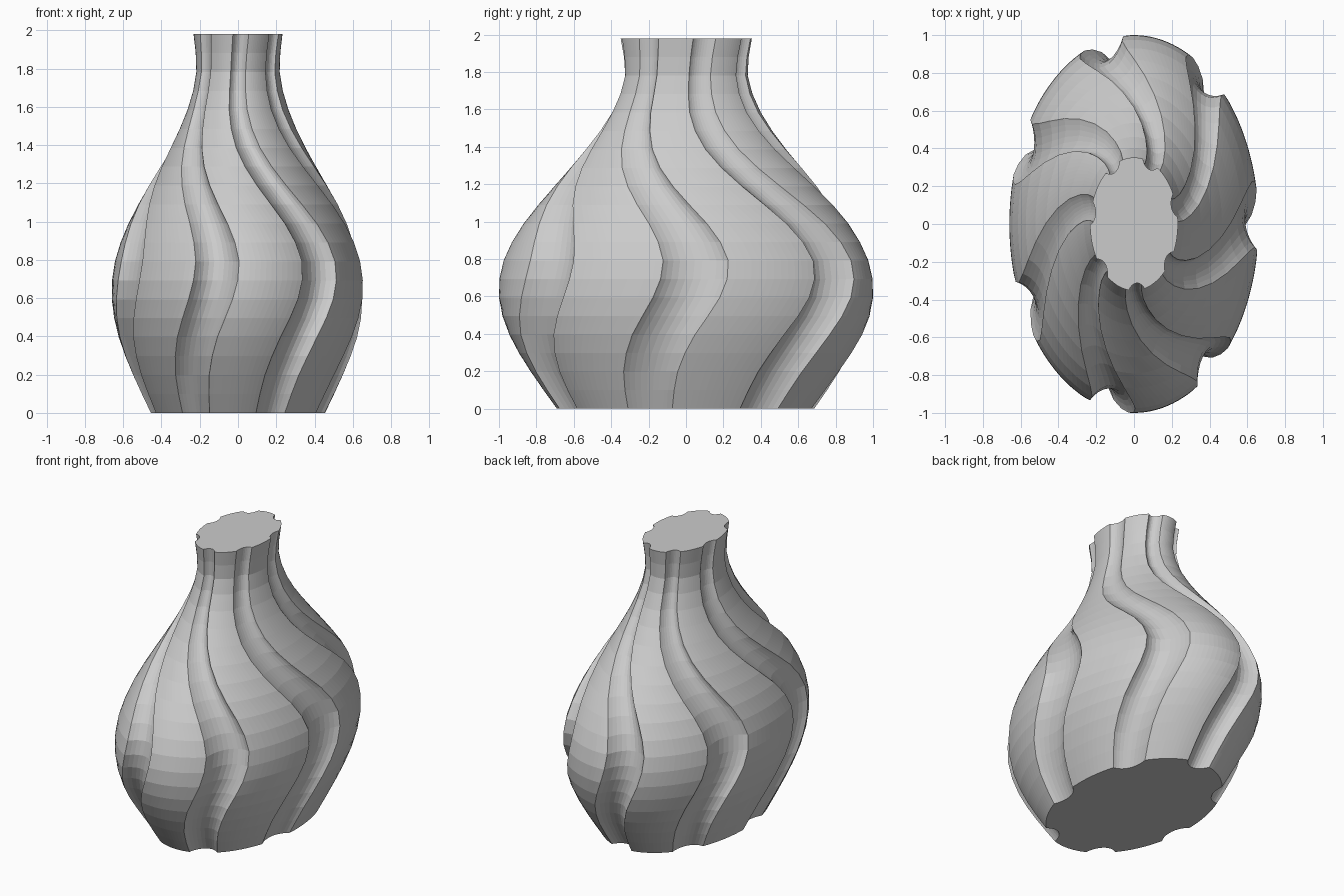
import bpy, bmesh, math

cube = bpy.data.objects.get("Cube")
if cube:
    bpy.data.objects.remove(cube)

HEIGHT, X_RATIO, FLUTES = 1.98, 0.66, 7
HALF_WIDTH, DEPTH = 10.3, 0.11      # flute half angle (degrees) and relative depth
LAYERS, FLUTE_STEPS, LAND_STEPS = 20, 12, 12

# Radius and twist at equal heights from base to rim
RADII = [0.69, 0.83, 0.945, 1.0, 0.975, 0.868, 0.705, 0.535, 0.40, 0.33, 0.352]
TWIST = [-19.5, -16.5, -10.5, -3, 0, -6, -19, -33, -41.5, -41.5, -38]


def sample(values, u):
    """Smooth curve through equally spaced values, u from 0 to 1."""
    s = u * (len(values) - 1)
    i = min(int(s), len(values) - 2)
    t = s - i
    p1, p2 = values[i], values[i + 1]
    p0 = values[i - 1] if i else 2 * p1 - p2
    p3 = values[i + 2] if i + 2 < len(values) else 2 * p2 - p1
    return p1 + 0.5 * t * (p2 - p0 + t * (2 * p0 - 5 * p1 + 4 * p2 - p3
                                          + t * (3 * (p1 - p2) + p3 - p0)))


def cross_section():
    """Unit circle with round flutes, as (angle, radius) pairs."""
    half = math.radians(HALF_WIDTH)
    arc = (half ** 2 + DEPTH ** 2) / (2 * DEPTH)
    pitch = 2 * math.pi / FLUTES
    points = []
    for k in range(FLUTES):
        centre = k * pitch + math.radians(3.1)
        for j in range(FLUTE_STEPS):
            a = -half * math.cos(math.pi * j / FLUTE_STEPS)
            cut = math.sqrt(arc ** 2 - a ** 2) - (arc - DEPTH)
            points.append((centre + a, 1 - cut))
        for j in range(LAND_STEPS):
            a = half + (pitch - 2 * half) * j / LAND_STEPS
            points.append((centre + a, 1))
    return points


# Twisted, fluted body built as stacked rings
bm = bmesh.new()
section = cross_section()
rings = []
for layer in range(LAYERS + 1):
    u = layer / LAYERS
    size, turn = sample(RADII, u), math.radians(sample(TWIST, u))
    rings.append([bm.verts.new((X_RATIO * size * r * math.cos(a + turn),
                                size * r * math.sin(a + turn), HEIGHT * u))
                  for a, r in section])
count = len(section)
for low, high in zip(rings, rings[1:]):
    for j in range(count):
        n = (j + 1) % count
        bm.faces.new((low[j], low[n], high[n], high[j]))

# Flat base and closed top
bm.faces.new(rings[0][::-1])
bm.faces.new(rings[-1])

mesh = bpy.data.meshes.new("vase_body")
bm.to_mesh(mesh)
bm.free()
vase = bpy.data.objects.new("vase_body", mesh)
bpy.context.collection.objects.link(vase)

# Plain grey clay
clay = bpy.data.materials.new("grey_clay")
clay.use_nodes = True
colour = (0.6, 0.6, 0.6, 1)
clay.diffuse_color = colour
clay.node_tree.nodes["Principled BSDF"].inputs["Base Color"].default_value = colour
mesh.materials.append(clay)
